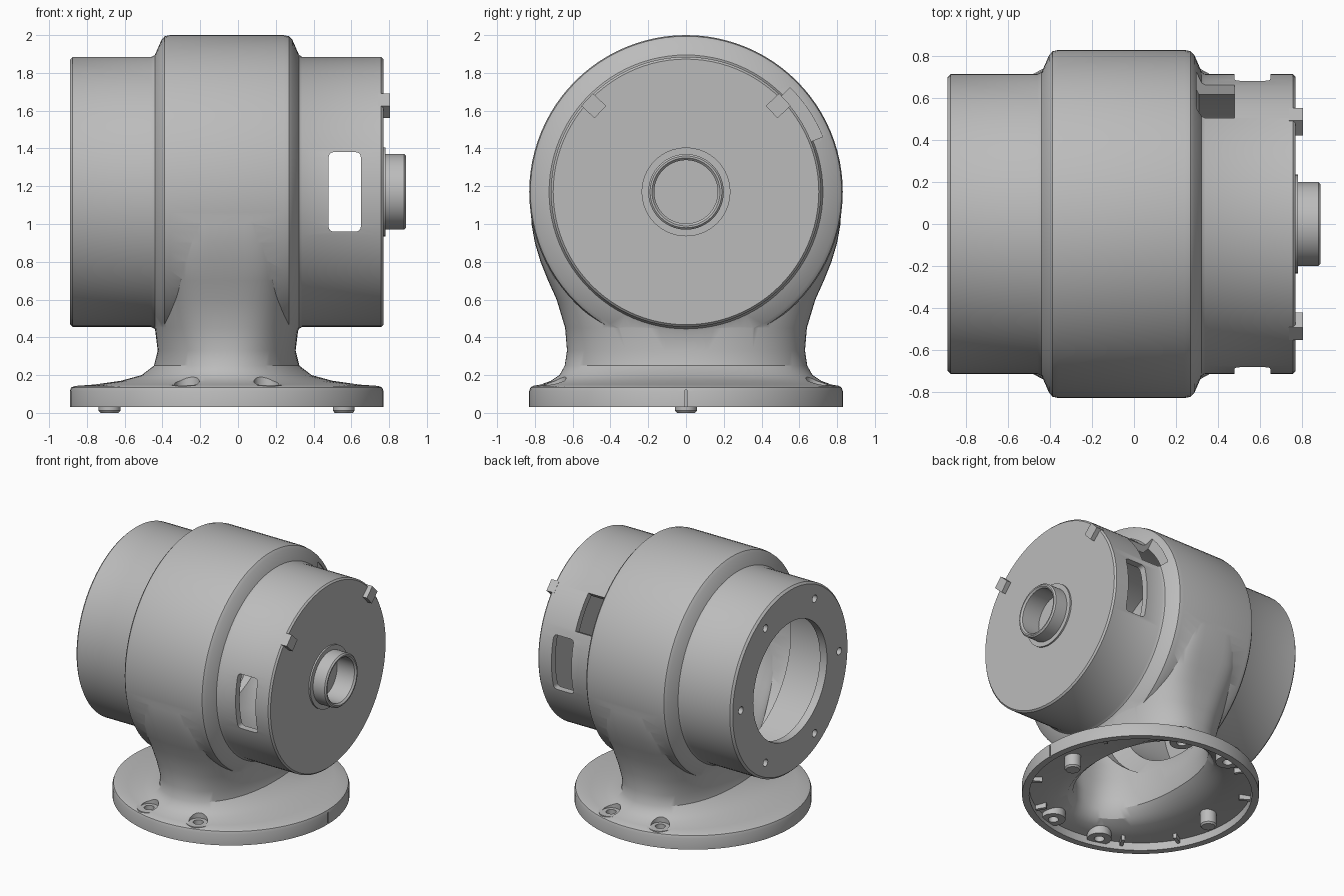
import bpy, bmesh, math
from mathutils import Matrix, Vector

if "Cube" in bpy.data.objects:
    bpy.data.objects.remove(bpy.data.objects["Cube"], do_unlink=True)

AXIS_Z = 1.17      # height of the barrel axis
CX = -0.06         # centre of the foot
WALL = 0.05

grey = bpy.data.materials.new("cast grey")
grey.use_nodes = True
grey.diffuse_color = (0.5, 0.5, 0.5, 1)
grey.node_tree.nodes["Principled BSDF"].inputs["Base Color"].default_value = (0.5, 0.5, 0.5, 1)


def make_object(name, bm):
    bmesh.ops.recalc_face_normals(bm, faces=bm.faces)
    mesh = bpy.data.meshes.new(name)
    bm.to_mesh(mesh)
    bm.free()
    mesh.materials.append(grey)
    ob = bpy.data.objects.new(name, mesh)
    bpy.context.scene.collection.objects.link(ob)
    return ob


def loft(name, rings):
    bm = bmesh.new()
    rows = [[bm.verts.new(p) for p in ring] for ring in rings]
    n = len(rows[0])
    for lo, hi in zip(rows, rows[1:]):
        for i in range(n):
            j = (i + 1) % n
            bm.faces.new((lo[i], lo[j], hi[j], hi[i]))
    bm.faces.new(rows[0])
    bm.faces.new(rows[-1])
    return make_object(name, bm)


def angles(n):
    return [math.tau * i / n for i in range(n)]


def lathe_x(name, profile, segs=96, y=0, z=AXIS_Z):
    return loft(name, [[(x, y + r * math.cos(t), z + r * math.sin(t))
                        for t in angles(segs)] for x, r in profile])


def lathe_z(name, profile, x, y, segs=32):
    return loft(name, [[(x + r * math.cos(t), y + r * math.sin(t), z)
                        for t in angles(segs)] for z, r in profile])


def box(name, lo, hi, turn=None, bevel=0):
    bm = bmesh.new()
    lo, hi = Vector(lo), Vector(hi)
    bmesh.ops.create_cube(bm, size=1, matrix=Matrix.Translation((lo + hi) / 2)
                          @ Matrix.Diagonal((*(hi - lo), 1)))
    if bevel:  # round the edges that run along y
        edges = [e for e in bm.edges
                 if abs((e.verts[0].co - e.verts[1].co).normalized().y) > 0.9]
        bmesh.ops.bevel(bm, geom=edges, offset=bevel, segments=4, profile=0.5, affect='EDGES')
    if turn:
        bm.transform(turn)
    return make_object(name, bm)


def oval(z, a, b, power):
    def axis(v, size):
        return math.copysign(abs(v) ** (2 / power), v) * size
    return [(CX + axis(math.cos(t), a), axis(math.sin(t), b), z) for t in angles(96)]


def combine(ob, other, operation):
    mod = ob.modifiers.new("combine", 'BOOLEAN')
    mod.operation, mod.object, mod.solver = operation, other, 'EXACT'
    dg = bpy.context.evaluated_depsgraph_get()
    mesh = bpy.data.meshes.new_from_object(ob.evaluated_get(dg))
    ob.modifiers.clear()
    ob.data = mesh
    bpy.data.objects.remove(other, do_unlink=True)


def about_axis(angle):
    return Matrix.Translation((0, 0, AXIS_Z)) @ Matrix.Rotation(angle, 4, 'X')


# Barrel with its wider middle band
body = lathe_x("housing_shell", [
    (-.89, .70), (-.875, .715), (-.46, .715), (-.44, .725), (-.405, .805), (-.388, .824),
    (-.36, .83), (.24, .83), (.27, .824), (.288, .805), (.323, .725), (.34, .715),
    (.758, .715), (.77, .703)])

# Neck flaring into the round foot: height, half width, half depth, squareness
neck = [(.15, .70, .77, 2), (.17, .56, .715, 2), (.20, .45, .67, 2.1), (.25, .385, .642, 2.2),
        (.33, .365, .63, 2.4), (.45, .38, .64, 2.7), (.60, .38, .685, 3.2),
        (.70, .375, .73, 3.6), (.80, .37, .77, 4), (.90, .36, .80, 4),
        (1.0, .355, .818, 4), (1.17, .35, .825, 4)]
foot = [(.03, .83, .83, 2), (.115, .83, .83, 2), (.135, .823, .823, 2), (.143, .80, .81, 2)]
combine(body, loft("neck", [oval(*r) for r in foot + neck]), 'UNION')

# Hollow inside
combine(body, lathe_x("barrel_cavity", [
    (-.83, .665), (-.43, .665), (-.36, .78), (.25, .78), (.31, .665), (.71, .665)]), 'DIFFERENCE')
hollow = [(-.05, .78, .78, 2), (.09, .78, .78, 2)]
for z, a, b, p in neck:
    hollow.append((z - WALL * max(0, min(1, (.45 - z) / .25)), a - WALL, b - WALL, p))
combine(body, loft("neck_cavity", [oval(*r) for r in hollow]), 'DIFFERENCE')

# Open end with a ring of six bolt holes
combine(body, lathe_x("end_bore", [(-1, .45), (-.7, .45)]), 'DIFFERENCE')
for t in angles(6):
    combine(body, lathe_x("bolt_hole", [(-1, .028), (-.75, .028)], 20,
                          .6 * math.cos(t), AXIS_Z + .6 * math.sin(t)), 'DIFFERENCE')

# Side windows, and the slot in the shoulder
combine(body, box("window", (.48, -.9, .96), (.65, .9, 1.38), bevel=.025), 'DIFFERENCE')
arc = [math.radians(22 + 23 * i / 8) for i in range(9)]
section = [(r * math.cos(t), AXIS_Z + r * math.sin(t))
           for r, sweep in ((.60, arc), (.78, arc[::-1])) for t in sweep]
combine(body, loft("slot", [[(x, y, z) for y, z in section] for x in (.29, .48)]), 'DIFFERENCE')

# Screw bosses under the foot with countersunk seats above
for sx in (-1, 1):
    for sy in (-1, 1):
        x, y = CX + sx * .21, sy * .70
        combine(body, lathe_z("screw_boss", [(.06, .085), (.148, .085)], x, y), 'UNION')
        combine(body, lathe_z("screw_seat", [(.148, .066), (.4, .066)], x, y), 'DIFFERENCE')
        combine(body, lathe_z("screw_hole", [(-.02, .036), (.3, .036)], x, y), 'DIFFERENCE')

# Alignment notch in the foot rim
combine(body, box("rim_notch", (.755, -.006, 0), (.8, .006, .12)), 'DIFFERENCE')

# Shaft hub on the closed end
combine(body, lathe_x("hub_pocket", [(.73, .168), (1, .168)], 64), 'DIFFERENCE')
hub = lathe_x("shaft_hub", [(.75, .235), (.782, .235), (.782, .2), (.88, .2), (.89, .19)], 64)
combine(hub, lathe_x("hub_bore", [(.7, .168), (.878, .168), (.892, .182), (1, .182)], 64),
        'DIFFERENCE')

parts = [body, hub]

# Two locating tabs on the closed end
for side, deg in (("left", 43), ("right", 137)):
    parts.append(box("tab_" + side, (.74, .62, -.045), (.805, .716, .045),
                     about_axis(math.radians(deg))))

# Two pins and the small ribs below the foot
for side, s in (("left", 1), ("right", -1)):
    parts.append(lathe_z("foot_pin_" + side, [(0, .048), (.012, .058), (.13, .058)],
                         CX + s * .62, 0))
for i, t in enumerate(angles(12)):
    if i % 6 and i % 6 != 3:
        spin = Matrix.Translation((CX, 0, 0)) @ Matrix.Rotation(t, 4, 'Z')
        parts.append(box(f"foot_rib_{i}", (.70, -.012, .06), (.80, .012, .115), spin))

# Smooth shading with crisp edges
bpy.ops.object.select_all(action='DESELECT')
for ob in parts:
    ob.select_set(True)
bpy.context.view_layer.objects.active = body
bpy.ops.object.shade_smooth_by_angle(angle=math.radians(32))
